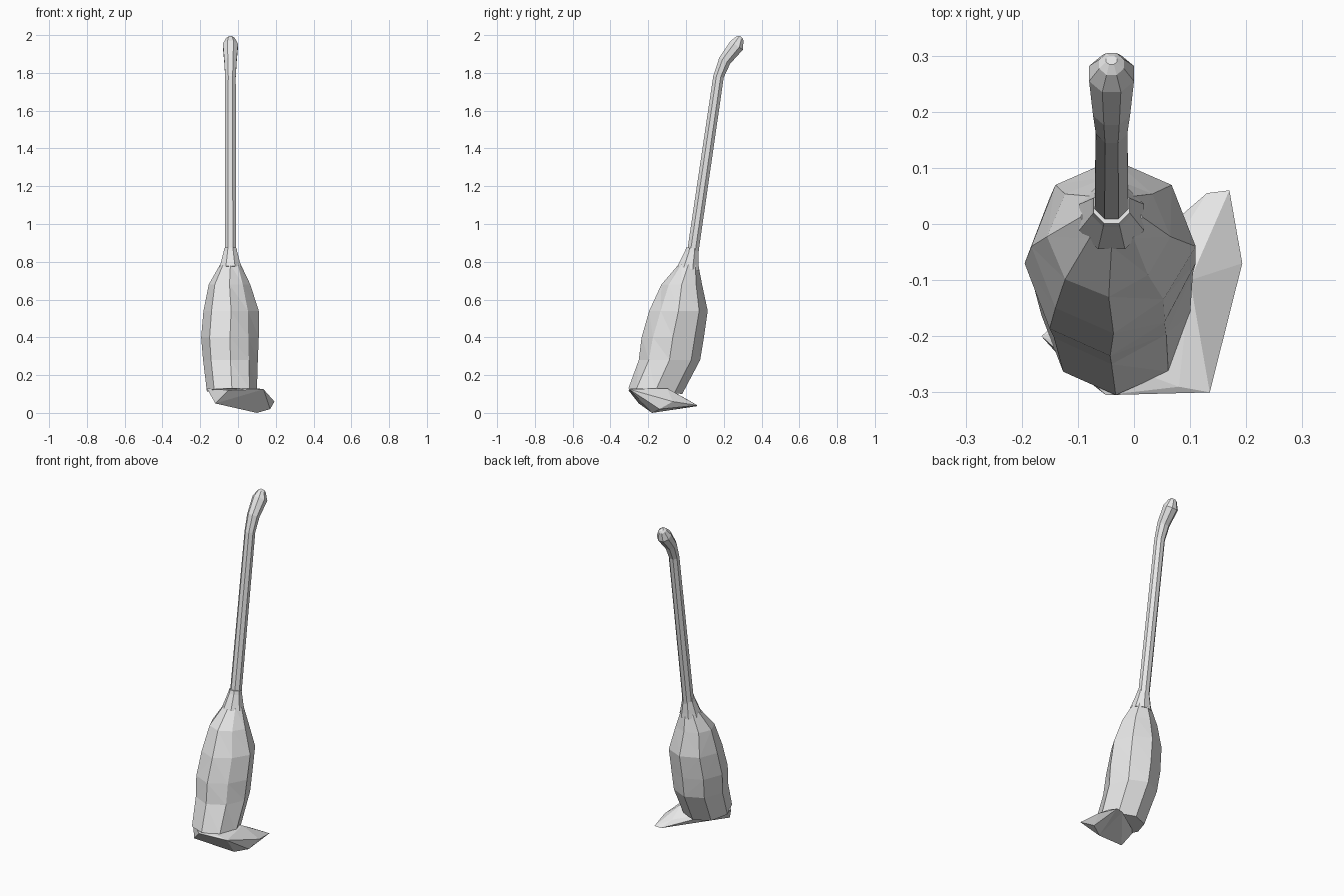
import bpy
import bmesh
from math import sin, cos, pi
from mathutils import Vector

cube = bpy.data.objects.get("Cube")
if cube:
    bpy.data.objects.remove(cube, do_unlink=True)

SIDES = 8
AXIS_X = -0.04

grey = bpy.data.materials.new("plain_grey")
grey.use_nodes = True
grey.diffuse_color = (0.8, 0.8, 0.8, 1)
grey.node_tree.nodes["Principled BSDF"].inputs["Base Color"].default_value = (0.8, 0.8, 0.8, 1)


def finish(name, bm):
    bmesh.ops.recalc_face_normals(bm, faces=bm.faces[:])
    mesh = bpy.data.meshes.new(name)
    bm.to_mesh(mesh)
    bm.free()
    mesh.materials.append(grey)
    obj = bpy.data.objects.new(name, mesh)
    bpy.context.collection.objects.link(obj)
    return obj


def loft(name, rings, split=False):
    """Skin a stack of closed rings and cap both ends."""
    bm = bmesh.new()
    loops = [[bm.verts.new(p) for p in ring] for ring in rings]
    walls = []
    for a, b in zip(loops, loops[1:]):
        for i in range(SIDES):
            j = (i + 1) % SIDES
            walls.append(bm.faces.new((a[i], a[j], b[j], b[i])))
    bm.faces.new(loops[0][::-1])
    bm.faces.new(loops[-1])
    if split:
        bmesh.ops.triangulate(bm, faces=walls, quad_method='SHORT_EDGE')
    return finish(name, bm)


def tube(name, path):
    """Loft rings square to a path of (y, z, radius) points."""
    pts = [Vector((AXIS_X, y, z)) for y, z, r in path]
    rings = []
    for k, c in enumerate(pts):
        d = (pts[min(k + 1, len(pts) - 1)] - pts[max(k - 1, 0)]).normalized()
        u = Vector((1, 0, 0))
        v = d.cross(u)
        r = path[k][2] / cos(pi / SIDES)
        angles = [(i + 0.5) * 2 * pi / SIDES for i in range(SIDES)]
        rings.append([c + r * (cos(t) * u + sin(t) * v) for t in angles])
    return loft(name, rings)


# Long leaning handle with a bent, rounded grip
tube("handle", [(0.03, 0.8, 0.03), (0.04, 0.88, 0.03), (0.172, 1.78, 0.028),
                (0.205, 1.865, 0.033), (0.268, 1.945, 0.04),
                (0.285, 1.982, 0.022), (0.292, 1.99, 0.01)])

# Flared collar gripping the bristles
tube("collar", [(0.012, 0.765, 0.058), (0.018, 0.795, 0.05),
                (0.03, 0.85, 0.036), (0.033, 0.872, 0.032)])

# Bristle bundle: height, left/right limits, front/back limits, crease, tilt
levels = [(0.115, -0.165, 0.10, -0.305, -0.02, 1.0, 0.015),
          (0.28, -0.185, 0.105, -0.25, 0.075, 0.95, 0),
          (0.40, -0.195, 0.11, -0.235, 0.095, 0.9, 0),
          (0.54, -0.183, 0.11, -0.195, 0.115, 0.86, 0),
          (0.68, -0.155, 0.065, -0.13, 0.085, 0.9, 0),
          (0.785, -0.095, 0.015, -0.04, 0.065, 1.0, 0)]
rings = []
for z, x0, x1, y0, y1, crease, tilt in levels:
    ring = []
    for i in range(SIDES):
        t = i * 2 * pi / SIDES
        pull = crease if i == SIDES - 1 else 1.0
        ring.append(((x0 + x1) / 2 + pull * cos(t) * (x1 - x0) / 2,
                     (y0 + y1) / 2 + pull * sin(t) * (y1 - y0) / 2,
                     z - tilt * sin(t)))
    rings.append(ring)
loft("bristles", rings, split=True)

# Bent bristle tips swept sideways along the floor
bm = bmesh.new()
for p in [(-0.165, -0.2, 0.13), (-0.05, -0.305, 0.12), (0.08, -0.29, 0.13),
          (0.135, -0.3, 0.125), (-0.12, -0.25, 0.05), (0.1, -0.18, 0.0),
          (0.17, -0.14, 0.02), (0.193, -0.07, 0.06), (0.17, 0.06, 0.04),
          (0.13, 0.055, 0.035), (0.095, 0.0, 0.075), (0.1, -0.1, 0.13)]:
    bm.verts.new(p)
result = bmesh.ops.convex_hull(bm, input=bm.verts[:])
loose = [v for v in bm.verts if not v.link_faces]
bmesh.ops.delete(bm, geom=loose, context='VERTS')
finish("swept_tips", bm)
